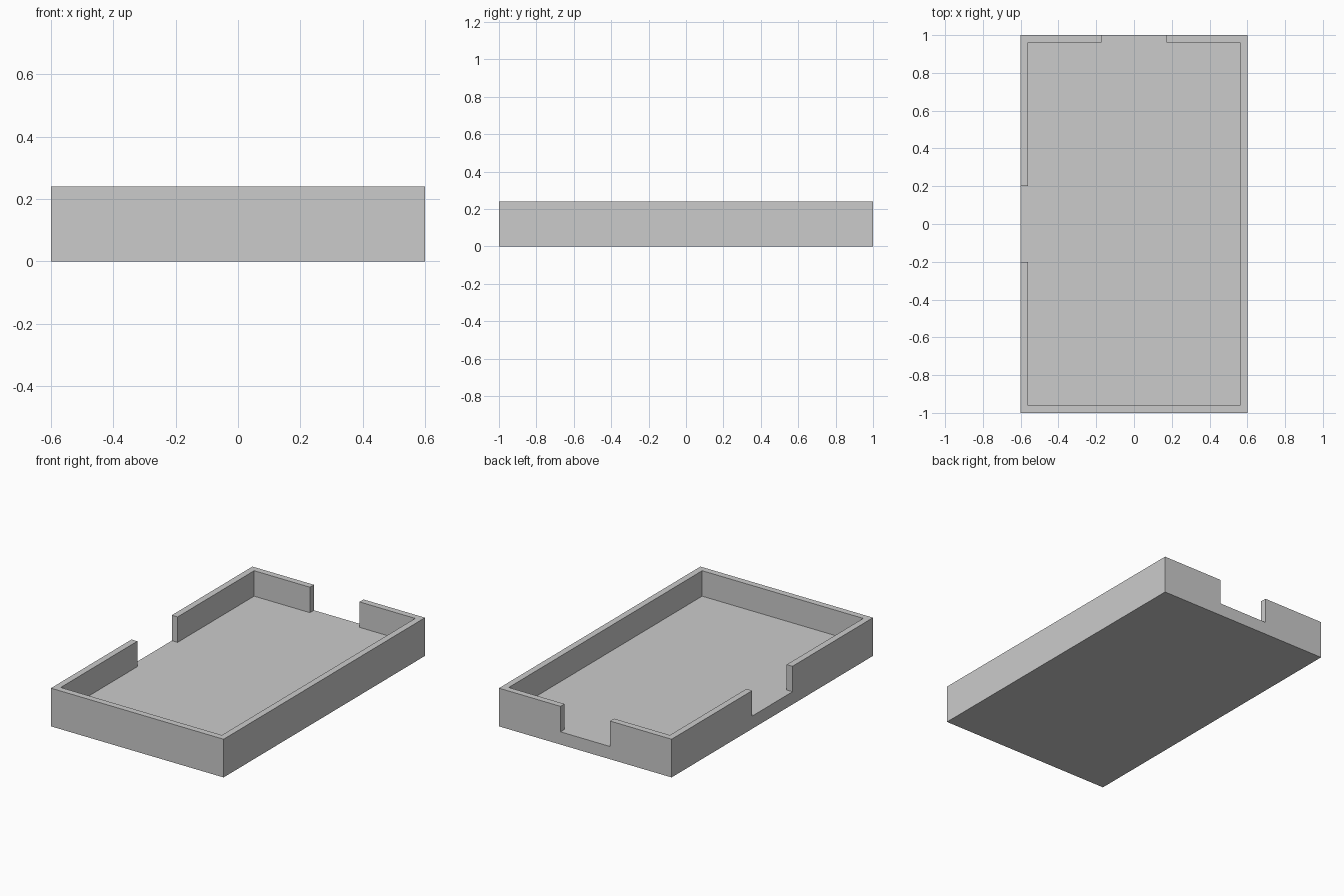
import bpy, bmesh

if "Cube" in bpy.data.objects:
    bpy.data.objects.remove(bpy.data.objects["Cube"])

W, L, H = 0.6, 1.0, 0.24      # half width, half length, height
T, FLOOR = 0.04, 0.08         # wall thickness, floor thickness
GAP_X, GAP_Y = 0.172, 0.2     # half widths of the back and left openings


def prism(name, outline, z0, z1):
    """Extrude a plan outline (counter-clockwise) between two heights."""
    bm = bmesh.new()
    face = bm.faces.new([bm.verts.new((x, y, z0)) for x, y in outline])
    ext = bmesh.ops.extrude_face_region(bm, geom=[face])
    top = [v for v in ext["geom"] if isinstance(v, bmesh.types.BMVert)]
    bmesh.ops.translate(bm, vec=(0, 0, z1 - z0), verts=top)
    bmesh.ops.recalc_face_normals(bm, faces=bm.faces)
    mesh = bpy.data.meshes.new(name)
    bm.to_mesh(mesh)
    bm.free()
    obj = bpy.data.objects.new(name, mesh)
    bpy.context.collection.objects.link(obj)
    return obj


# Solid tray block
tray = prism("tray", [(-W, -L), (W, -L), (W, L), (-W, L)], 0, H)

# Cavity outline, running out through the back and left openings
ix, iy, out = W - T, L - T, 0.1
cavity = prism("cavity_cutter", [
    (-ix, -iy), (ix, -iy), (ix, iy),
    (GAP_X, iy), (GAP_X, L + out), (-GAP_X, L + out), (-GAP_X, iy),
    (-ix, iy),
    (-ix, GAP_Y), (-W - out, GAP_Y), (-W - out, -GAP_Y), (-ix, -GAP_Y),
], FLOOR, H + out)
cavity.hide_render = True

# Hollow the block, then discard the cutter
cut = tray.modifiers.new("hollow", 'BOOLEAN')
cut.operation = 'DIFFERENCE'
cut.solver = 'EXACT'
cut.object = cavity
bpy.context.view_layer.objects.active = tray
tray.select_set(True)
bpy.ops.object.modifier_apply(modifier=cut.name)
bpy.data.objects.remove(cavity, do_unlink=True)
